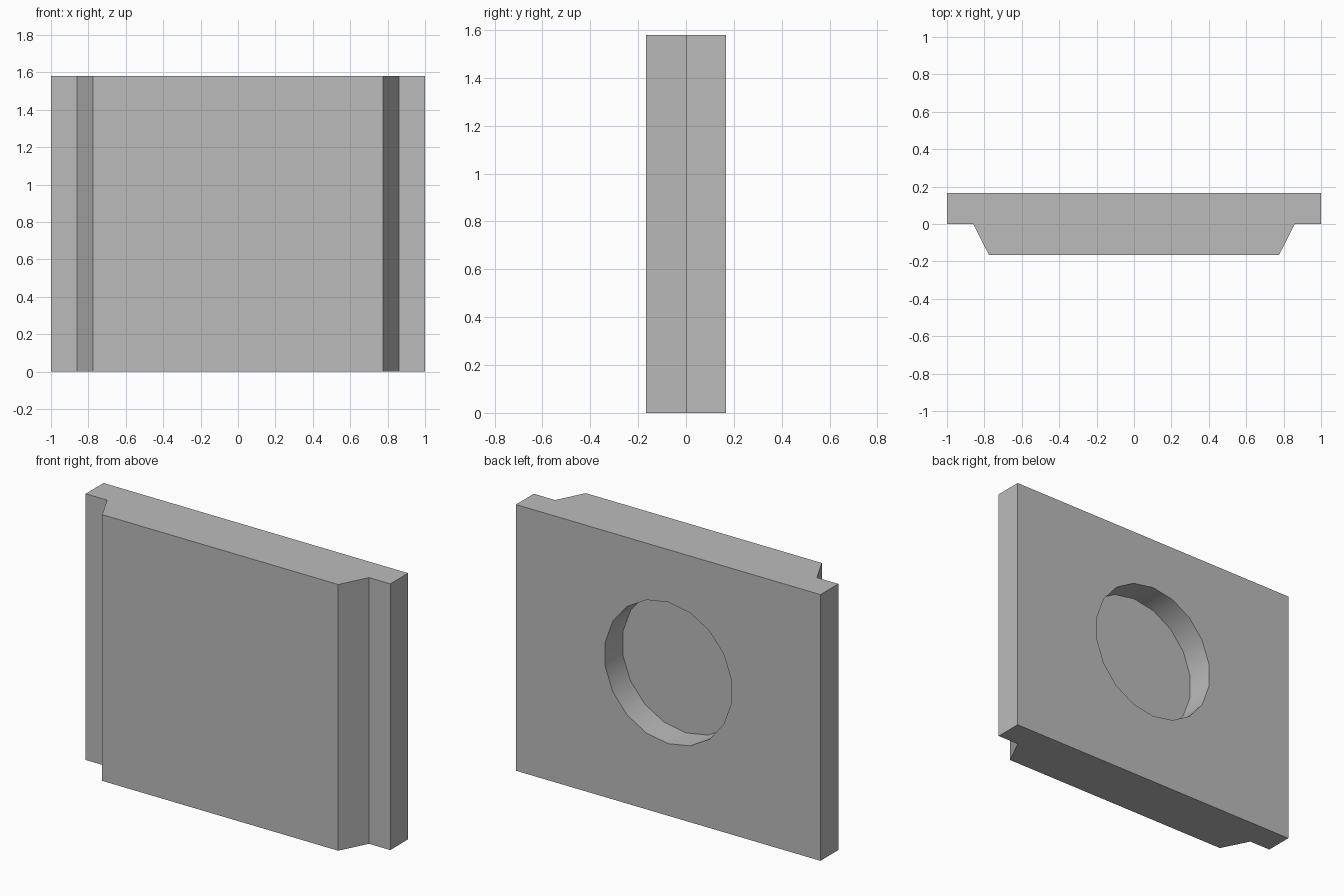
import bpy
import bmesh
from math import pi, radians
from mathutils import Matrix, Vector

cube = bpy.data.objects.get("Cube")
if cube:
    bpy.data.objects.remove(cube, do_unlink=True)

HEIGHT = 1.58
HALF_DEPTH = 0.167
POCKET_RADIUS = 0.42
POCKET_Z = 0.848
POCKET_DEPTH = 0.167

# Material
grey = bpy.data.materials.new("plain grey")
grey.use_nodes = True
colour = (0.5, 0.5, 0.5, 1)
grey.diffuse_color = colour
grey.node_tree.nodes["Principled BSDF"].inputs["Base Color"].default_value = colour


def add_object(name, bm):
    bmesh.ops.recalc_face_normals(bm, faces=bm.faces)
    mesh = bpy.data.meshes.new(name)
    bm.to_mesh(mesh)
    bm.free()
    mesh.materials.append(grey)
    obj = bpy.data.objects.new(name, mesh)
    bpy.context.collection.objects.link(obj)
    return obj


# Stepped panel: mirrored half profile, extruded upwards
half = [(0.775, -HALF_DEPTH), (0.86, 0), (1, 0), (1, HALF_DEPTH)]
profile = half + [(-x, y) for x, y in reversed(half)]
bm = bmesh.new()
base = bm.faces.new([bm.verts.new((x, y, 0)) for x, y in profile])
grown = bmesh.ops.extrude_face_region(bm, geom=[base], use_keep_orig=True)
top = [v for v in grown["geom"] if isinstance(v, bmesh.types.BMVert)]
bmesh.ops.translate(bm, verts=top, vec=Vector((0, 0, HEIGHT)))
panel = add_object("stepped_panel", bm)

# Round pocket cutter, open towards the back
bm = bmesh.new()
length = POCKET_DEPTH * 2
place = (Matrix.Translation((0, HALF_DEPTH, POCKET_Z))
         @ Matrix.Rotation(pi / 2, 4, "X"))
bmesh.ops.create_cone(bm, cap_ends=True, segments=18, radius1=POCKET_RADIUS,
                      radius2=POCKET_RADIUS, depth=length, matrix=place)
cutter = add_object("pocket_cutter", bm)
cutter.hide_render = True

# Cut the pocket and keep only the panel
bpy.ops.object.select_all(action="DESELECT")
panel.select_set(True)
bpy.context.view_layer.objects.active = panel
cut = panel.modifiers.new("pocket", "BOOLEAN")
cut.operation = "DIFFERENCE"
cut.solver = "EXACT"
cut.object = cutter
bpy.ops.object.modifier_apply(modifier=cut.name)
bpy.data.objects.remove(cutter, do_unlink=True)

# Smooth pocket wall, sharp edges elsewhere
bpy.ops.object.shade_smooth_by_angle(angle=radians(25))
